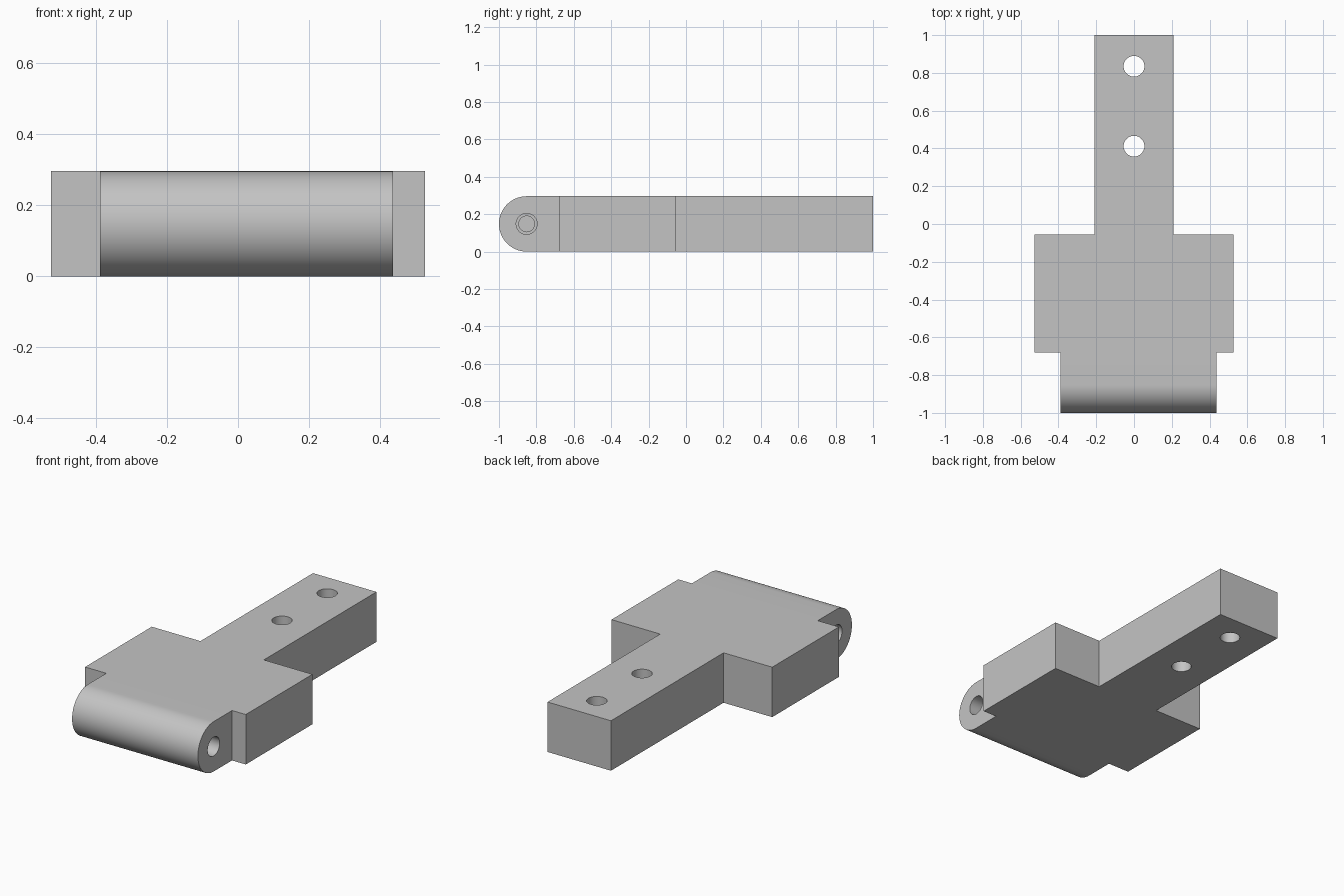
import bpy, bmesh, math
from mathutils import Matrix, Vector

cube = bpy.data.objects.get("Cube")
if cube:
    bpy.data.objects.remove(cube, do_unlink=True)

THICK = 0.296
R = THICK / 2
PIN_Y = -1 + R

grey = bpy.data.materials.new("plain grey")
grey.use_nodes = True
grey.diffuse_color = (0.55, 0.55, 0.55, 1)
grey.node_tree.nodes["Principled BSDF"].inputs["Base Color"].default_value = (0.55, 0.55, 0.55, 1)


def finish(name, bm):
    bmesh.ops.recalc_face_normals(bm, faces=bm.faces[:])
    mesh = bpy.data.meshes.new(name)
    bm.to_mesh(mesh)
    bm.free()
    mesh.materials.append(grey)
    obj = bpy.data.objects.new(name, mesh)
    bpy.context.collection.objects.link(obj)
    return obj


def prism(name, points, direction):
    """Extrude a closed outline along a direction."""
    bm = bmesh.new()
    face = bm.faces.new([bm.verts.new(p) for p in points])
    ext = bmesh.ops.extrude_face_region(bm, geom=[face])
    verts = [v for v in ext["geom"] if isinstance(v, bmesh.types.BMVert)]
    bmesh.ops.translate(bm, verts=verts, vec=Vector(direction))
    return finish(name, bm)


def drill(name, radius, length, centre, axis):
    """Cylindrical cutter along x or z."""
    rot = Matrix.Rotation(math.pi / 2, 4, "Y") if axis == "x" else Matrix()
    bm = bmesh.new()
    bmesh.ops.create_cone(bm, cap_ends=True, segments=48, radius1=radius, radius2=radius,
                          depth=length, matrix=Matrix.Translation(centre) @ rot)
    obj = finish(name, bm)
    obj.hide_render = True
    return obj


def combine(target, other, operation):
    mod = target.modifiers.new(other.name, "BOOLEAN")
    mod.operation = operation
    mod.solver = "EXACT"
    mod.object = other
    bpy.context.view_layer.objects.active = target
    bpy.ops.object.modifier_apply(modifier=mod.name)
    bpy.data.objects.remove(other, do_unlink=True)


# T-shaped plate: wide shoulders with a long tongue behind
outline = [(-0.527, -0.68), (0.527, -0.68), (0.527, -0.055), (0.208, -0.055),
           (0.208, 1), (-0.208, 1), (-0.208, -0.055), (-0.527, -0.055)]
plate = prism("hinge_leaf", [(x, y, 0) for x, y in outline], (0, 0, THICK))

# Rounded knuckle, set slightly off centre
LEFT, RIGHT = 0.437, -0.388
arc = [math.pi / 2 + math.pi * i / 32 for i in range(33)]
section = [(RIGHT, PIN_Y + R * math.cos(a), R + R * math.sin(a)) for a in arc]
section += [(RIGHT, -0.5, 0), (RIGHT, -0.5, THICK)]
knuckle = prism("knuckle", section, (LEFT - RIGHT, 0, 0))
combine(plate, knuckle, "UNION")

# Two screw holes through the tongue
for y in (0.412, 0.835):
    combine(plate, drill("screw_hole", 0.055, 1, (0, y, R), "z"), "DIFFERENCE")

# Stepped blind pin holes in both knuckle ends
for end, side in ((LEFT, 1), (RIGHT, -1)):
    for radius, depth in ((0.056, 0.2), (0.042, 0.28)):
        centre = (end - side * (depth / 2 - 0.05), PIN_Y, R)
        combine(plate, drill("pin_hole", radius, depth + 0.1, centre, "x"), "DIFFERENCE")

plate.select_set(True)
bpy.context.view_layer.objects.active = plate
bpy.ops.object.shade_smooth_by_angle(angle=math.radians(30))
